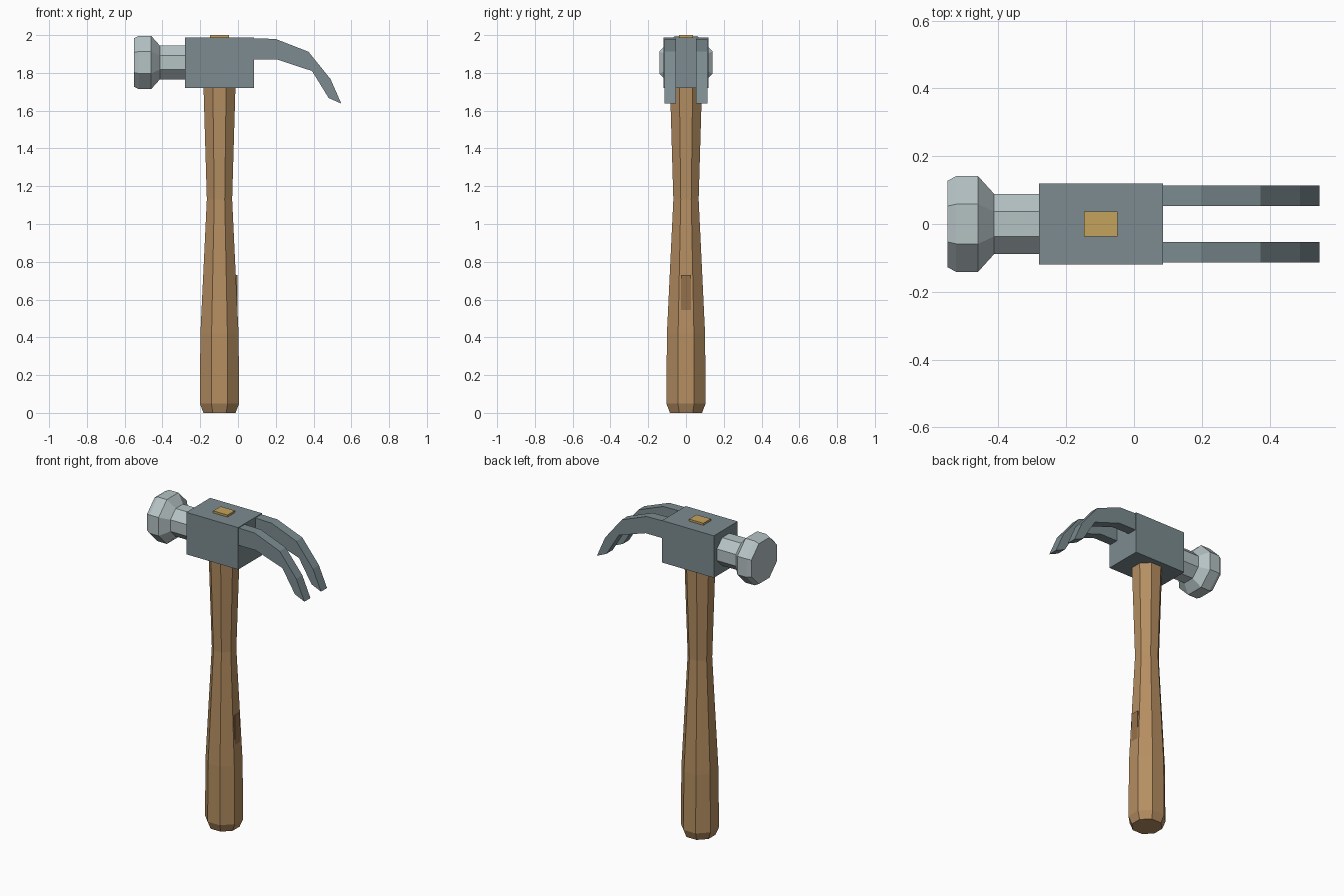
import bpy, bmesh
from math import pi, cos, sin
from mathutils import Vector

if "Cube" in bpy.data.objects:
    bpy.data.objects.remove(bpy.data.objects["Cube"])


def material(name, color):
    m = bpy.data.materials.new(name)
    m.diffuse_color = (*color, 1)
    m.use_nodes = True
    m.node_tree.nodes["Principled BSDF"].inputs["Base Color"].default_value = m.diffuse_color
    return m


STEEL = material("dark_steel", (0.20, 0.26, 0.28))
POLISHED = material("polished_steel", (0.46, 0.54, 0.55))
WOOD = material("wood", (0.46, 0.27, 0.12))
DARK_WOOD = material("dark_wood", (0.30, 0.16, 0.07))
WEDGE = material("wedge_wood", (0.55, 0.36, 0.11))


def finish(name, bm, mat):
    bmesh.ops.recalc_face_normals(bm, faces=bm.faces)
    mesh = bpy.data.meshes.new(name)
    bm.to_mesh(mesh)
    bm.free()
    mesh.materials.append(mat)
    ob = bpy.data.objects.new(name, mesh)
    bpy.context.collection.objects.link(ob)
    return ob


def octagon_loft(name, profile, place, mat):
    """Capped octagonal tube; profile = (distance, flat half-width)."""
    bm = bmesh.new()
    rings = []
    for d, half in profile:
        r = half / cos(pi / 8)
        angles = [(i + 0.5) * pi / 4 for i in range(8)]
        rings.append([bm.verts.new(place(d, r * cos(a), r * sin(a))) for a in angles])
    for a, b in zip(rings, rings[1:]):
        for i in range(8):
            j = (i + 1) % 8
            bm.faces.new((a[i], a[j], b[j], b[i]))
    bm.faces.new(rings[0])
    bm.faces.new(rings[-1])
    return finish(name, bm, mat)


def box(name, lo, hi, mat):
    bm = bmesh.new()
    bmesh.ops.create_cube(bm, size=1)
    lo, hi = Vector(lo), Vector(hi)
    bmesh.ops.scale(bm, vec=hi - lo, verts=bm.verts)
    bmesh.ops.translate(bm, vec=(lo + hi) / 2, verts=bm.verts)
    return finish(name, bm, mat)


def extrude_y(name, outline, y0, y1, mat):
    bm = bmesh.new()
    face = bm.faces.new([bm.verts.new((x, y0, z)) for x, z in outline])
    new = bmesh.ops.extrude_face_region(bm, geom=[face], use_keep_orig=True)["geom"]
    verts = [g for g in new if isinstance(g, bmesh.types.BMVert)]
    bmesh.ops.translate(bm, vec=(0, y1 - y0, 0), verts=verts)
    return finish(name, bm, mat)


# Wooden handle with a swelling grip and narrow waist
octagon_loft("handle",
             [(0, 0.085), (0.05, 0.104), (0.42, 0.101), (1.13, 0.067), (1.74, 0.085)],
             lambda d, u, v: (-0.098 + u, v, d), WOOD)

# Small inlay on the claw side of the grip
box("grip_inlay", (-0.04, -0.026, 0.54), (-0.003, 0.026, 0.73), DARK_WOOD)

# Head block and the wedge on top of it
box("head_block", (-0.28, -0.12, 1.72), (0.085, 0.12, 1.987), STEEL)
box("wedge", (-0.148, -0.0375, 1.95), (-0.048, 0.0375, 2.0), WEDGE)

# Striking face, taper and neck
octagon_loft("striking_head",
             [(-0.55, 0.128), (-0.525, 0.141), (-0.46, 0.141), (-0.413, 0.089), (-0.26, 0.089)],
             lambda d, u, v: (d, u, 1.855 + v), POLISHED)

# Two curved claws, mirrored across y
claw = [(0.05, 1.983), (0.198, 1.98), (0.373, 1.912), (0.49, 1.767), (0.547, 1.637),
        (0.48, 1.667), (0.392, 1.81), (0.204, 1.872), (0.05, 1.872)]
for side, sign in (("front", -1), ("back", 1)):
    extrude_y(side + "_claw", claw, sign * 0.053, sign * 0.114, STEEL)
